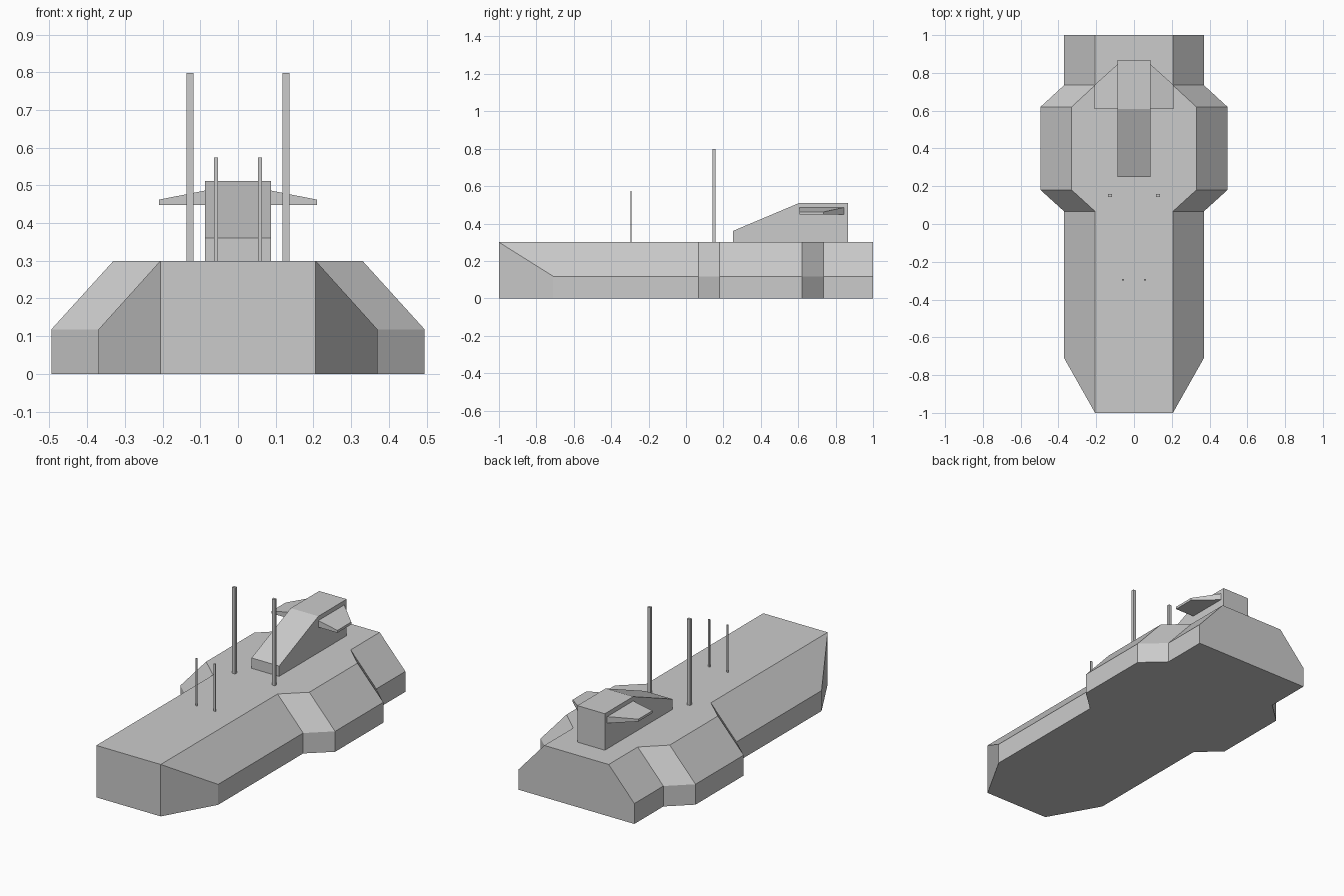
import bpy, bmesh

if "Cube" in bpy.data.objects:
    bpy.data.objects.remove(bpy.data.objects["Cube"])


def make(name, loops):
    """Loft equal-length vertex loops, cap both ends, return the object."""
    bm = bmesh.new()
    rings = [[bm.verts.new(p) for p in loop] for loop in loops]
    n = len(rings[0])
    for a, b in zip(rings, rings[1:]):
        for i in range(n):
            j = (i + 1) % n
            bm.faces.new((a[i], a[j], b[j], b[i]))
    bm.faces.new(rings[0])
    bm.faces.new(rings[-1])
    bmesh.ops.remove_doubles(bm, verts=bm.verts, dist=1e-5)
    bmesh.ops.recalc_face_normals(bm, faces=bm.faces)
    me = bpy.data.meshes.new(name)
    bm.to_mesh(me)
    bm.free()
    ob = bpy.data.objects.new(name, me)
    bpy.context.collection.objects.link(ob)
    return ob


def box(name, x0, x1, y0, y1, z0, z1):
    return make(name, [[(x0, y0, z), (x1, y0, z), (x1, y1, z), (x0, y1, z)]
                       for z in (z0, z1)])


# Hull with side bulges: stations of (y, lower half width, deck half width, knuckle z)
stations = [(-1, .206, .206, .30), (-.71, .37, .206, .118), (.067, .37, .206, .118),
            (.18, .495, .33, .118), (.62, .495, .33, .118),
            (.735, .37, .206, .118), (1, .37, .206, .118)]
make("hull", [[(-w, y, 0), (w, y, 0), (w, y, k), (t, y, .3), (-t, y, .3), (-w, y, k)]
              for y, w, t, k in stations])

# Bridge with sloped front
side = [(.25, .3), (.25, .36), (.608, .511), (.867, .511), (.867, .3)]
make("bridge", [[(x, y, z) for y, z in side] for x in (-.088, .088)])

for s, label in ((-1, "left"), (1, "right")):
    # Tapered bridge wing
    make("bridge_wing_" + label,
         [[(s * x, .608, .448), (s * x, y, .448), (s * x, y, z), (s * x, .608, z)]
          for x, y, z in ((.088, .845, .486), (.21, .735, .462))])
    # Tall and short masts
    for name, x, y, w, d, top in (("tall_mast_", .127, .15, .0095, .008, .798),
                                  ("short_mast_", .0585, -.295, .0055, .003, .574)):
        box(name + label, s * x - w, s * x + w, y - d, y + d, .3, top)
